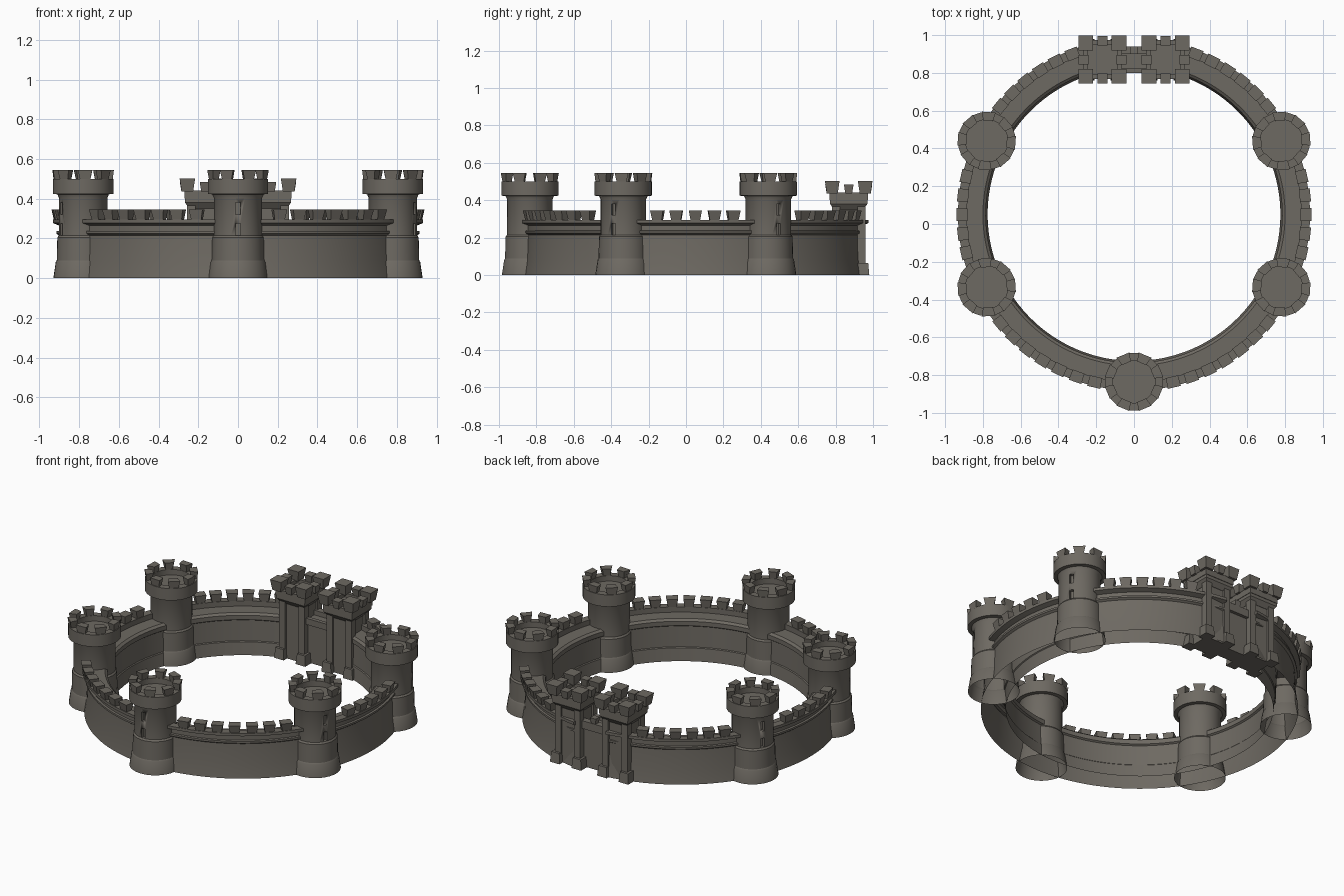
import bpy, bmesh, math
from mathutils import Matrix, Vector

if "Cube" in bpy.data.objects:
    bpy.data.objects.remove(bpy.data.objects["Cube"])

CY = 0.05            # centre of the wall ring (y)
stone = bpy.data.materials.new("grey_brown_stone")
stone.diffuse_color = (0.155, 0.142, 0.122, 1)
stone.use_nodes = True
stone.node_tree.nodes["Principled BSDF"].inputs["Base Color"].default_value = stone.diffuse_color


def finish(name, bm, angle=30):
    bmesh.ops.recalc_face_normals(bm, faces=bm.faces)
    me = bpy.data.meshes.new(name)
    bm.to_mesh(me)
    bm.free()
    me.materials.append(stone)
    ob = bpy.data.objects.new(name, me)
    bpy.context.collection.objects.link(ob)
    bpy.ops.object.select_all(action='DESELECT')
    ob.select_set(True)
    bpy.context.view_layer.objects.active = ob
    bpy.ops.object.shade_smooth_by_angle(angle=math.radians(angle))
    return ob


def polar(c, r, deg, z):
    a = math.radians(deg)
    return Vector((c[0] + r * math.cos(a), c[1] + r * math.sin(a), z))


def hexa(bm, pts):
    """Six-sided block from four bottom and four top points."""
    v = [bm.verts.new(p) for p in pts]
    for f in ((3, 2, 1, 0), (4, 5, 6, 7), (0, 1, 5, 4), (1, 2, 6, 5), (2, 3, 7, 6), (3, 0, 4, 7)):
        bm.faces.new([v[i] for i in f])


def merlon(bm, c, deg, bottom, top):
    """Curved flared merlon; bottom/top = (r_in, r_out, half angle, z)."""
    pts = []
    for ri, ro, h, z in (bottom, top):
        pts += [polar(c, ri, deg - h, z), polar(c, ro, deg - h, z),
                polar(c, ro, deg + h, z), polar(c, ri, deg + h, z)]
    hexa(bm, pts)


def block(bm, x, y, z0, z1, h0, h1=None):
    """Square block, half width h0 at the bottom and h1 at the top."""
    h1 = h0 if h1 is None else h1
    hexa(bm, [(x + sx * h, y + sy * h, z) for h, z in ((h0, z0), (h1, z1))
              for sx, sy in ((-1, -1), (1, -1), (1, 1), (-1, 1))])


# Curtain wall: profile swept round, open at the gate
profile = [(0.775, 0), (0.785, 0.08), (0.79, 0.085), (0.795, 0.215), (0.785, 0.222), (0.785, 0.25),
           (0.80, 0.262), (0.885, 0.262), (0.885, 0.295), (0.932, 0.295), (0.932, 0.277), (0.902, 0.265),
           (0.902, 0.238), (0.915, 0.236), (0.915, 0.224), (0.902, 0.215), (0.907, 0.085), (0.92, 0)]
bm = bmesh.new()
N, A0, A1 = 120, 97, 443
rings = [[bm.verts.new(polar((0, CY), r, A0 + (A1 - A0) * i / N, z)) for r, z in profile]
         for i in range(N + 1)]
for a, b in zip(rings, rings[1:]):
    for k in range(len(profile) - 1):
        bm.faces.new((a[k], a[k + 1], b[k + 1], b[k]))
bm.faces.new(rings[0])
bm.faces.new(rings[-1])
finish("curtain_wall", bm)

# Wall merlons, evenly spaced in each stretch between towers
bm = bmesh.new()
for s, e in ((36, 72), (-16, 16), (-80, -36), (-144, -100), (164, 196), (108, 144)):
    n = max(1, round((e - s) / 5.9))
    for i in range(n):
        d = s + (e - s) * (i + 0.5) / n
        merlon(bm, (0, CY), d, (0.888, 0.928, 1.6, 0.294), (0.882, 0.94, 2.15, 0.345))
finish("wall_merlons", bm)

# Round towers
tower_profile = [(0, 0), (0.15, 0), (0.138, 0.08), (0.133, 0.088), (0.13, 0.205), (0.122, 0.215), (0.122, 0.405),
                 (0.130, 0.422), (0.153, 0.424), (0.153, 0.50), (0.112, 0.50), (0.112, 0.465), (0, 0.465)]
for idx, (tx, ty) in enumerate([(0, -0.835), (0.78, -0.335), (-0.78, -0.335), (0.78, 0.44), (-0.78, 0.44)]):
    out = math.degrees(math.atan2(ty - CY, tx))
    bm = bmesh.new()
    M = 32
    lo, hi = bm.verts.new((tx, ty, 0)), bm.verts.new((tx, ty, 0.465))
    rows = [[bm.verts.new(polar((tx, ty), r, out + 360 * (j + 0.5) / M, z)) for j in range(M)]
            for r, z in tower_profile[1:-1]]
    for j in range(M):
        k = (j + 1) % M
        bm.faces.new((lo, rows[0][k], rows[0][j]))
        bm.faces.new((hi, rows[-1][j], rows[-1][k]))
        for a, b in zip(rows, rows[1:]):
            bm.faces.new((a[j], a[k], b[k], b[j]))
    tower = finish(f"round_tower_{idx}", bm)

    # Arrow slits cut into the outward side
    bm = bmesh.new()
    for z in (0.245, 0.35):
        m = (Matrix.Translation(polar((tx, ty), 0.13, out, z)) @ Matrix.Rotation(math.radians(out), 4, 'Z')
             @ Matrix.Diagonal((0.06, 0.024, 0.06, 1)))
        bmesh.ops.create_cube(bm, size=1, matrix=m)
    cutter = finish("slit_cutter", bm)
    cutter.hide_render = True
    mod = tower.modifiers.new("slits", 'BOOLEAN')
    mod.operation, mod.object, mod.solver = 'DIFFERENCE', cutter, 'EXACT'
    bpy.context.view_layer.objects.active = tower
    bpy.ops.object.modifier_apply(modifier="slits")
    bpy.data.objects.remove(cutter)

    # Open underside
    bm = bmesh.new()
    bm.from_mesh(tower.data)
    low = [f for f in bm.faces if all(v.co.z < 0.001 for v in f.verts)]
    bmesh.ops.delete(bm, geom=low, context='FACES')
    bm.to_mesh(tower.data)
    bm.free()

    # Tower merlons
    bm = bmesh.new()
    for j in range(8):
        merlon(bm, (tx, ty), out + 22.5 + 45 * j, (0.115, 0.150, 10, 0.499), (0.109, 0.157, 13.5, 0.545))
    finish(f"round_tower_merlons_{idx}", bm)

# Gate towers: square shaft, corner posts, corbel, parapet and merlons
GY = 0.87
for side, gx in (("left", -0.167), ("right", 0.167)):
    bm = bmesh.new()
    block(bm, gx, GY, 0, 0.36, 0.076)
    block(bm, gx, GY, 0.35, 0.38, 0.078, 0.10)
    block(bm, gx, GY, 0.38, 0.415, 0.10)
    for sx in (-1, 1):
        for sy in (-1, 1):
            block(bm, gx + sx * 0.068, GY + sy * 0.068, 0.055, 0.37, 0.021)
            block(bm, gx + sx * 0.076, GY + sy * 0.076, 0, 0.065, 0.034, 0.028)
            block(bm, gx + sx * 0.088, GY + sy * 0.088, 0.435, 0.502, 0.029, 0.039)
    for dx, dy in ((1, 0), (-1, 0), (0, 1), (0, -1)):
        x, y = gx + dx * 0.091, GY + dy * 0.091
        hx, hy = (0.012, 0.103) if dx else (0.103, 0.012)
        hexa(bm, [(x + a * hx, y + b * hy, z) for z in (0.40, 0.44)
                  for a, b in ((-1, -1), (1, -1), (1, 1), (-1, 1))])
        block(bm, gx + dx * 0.1, GY + dy * 0.1, 0.435, 0.485, 0.018, 0.026)
    finish(f"gate_tower_{side}", bm)

# Gate wall between the two gate towers
bm = bmesh.new()
for y0, y1, z0, z1 in ((0.82, 0.92, 0, 0.27), (0.80, 0.825, 0.25, 0.29), (0.90, 0.94, 0.25, 0.30)):
    hexa(bm, [(x, y, z) for z in (z0, z1) for x, y in ((-0.1, y0), (0.1, y0), (0.1, y1), (-0.1, y1))])
block(bm, 0, 0.92, 0.295, 0.335, 0.016, 0.02)
finish("gate_wall", bm)
